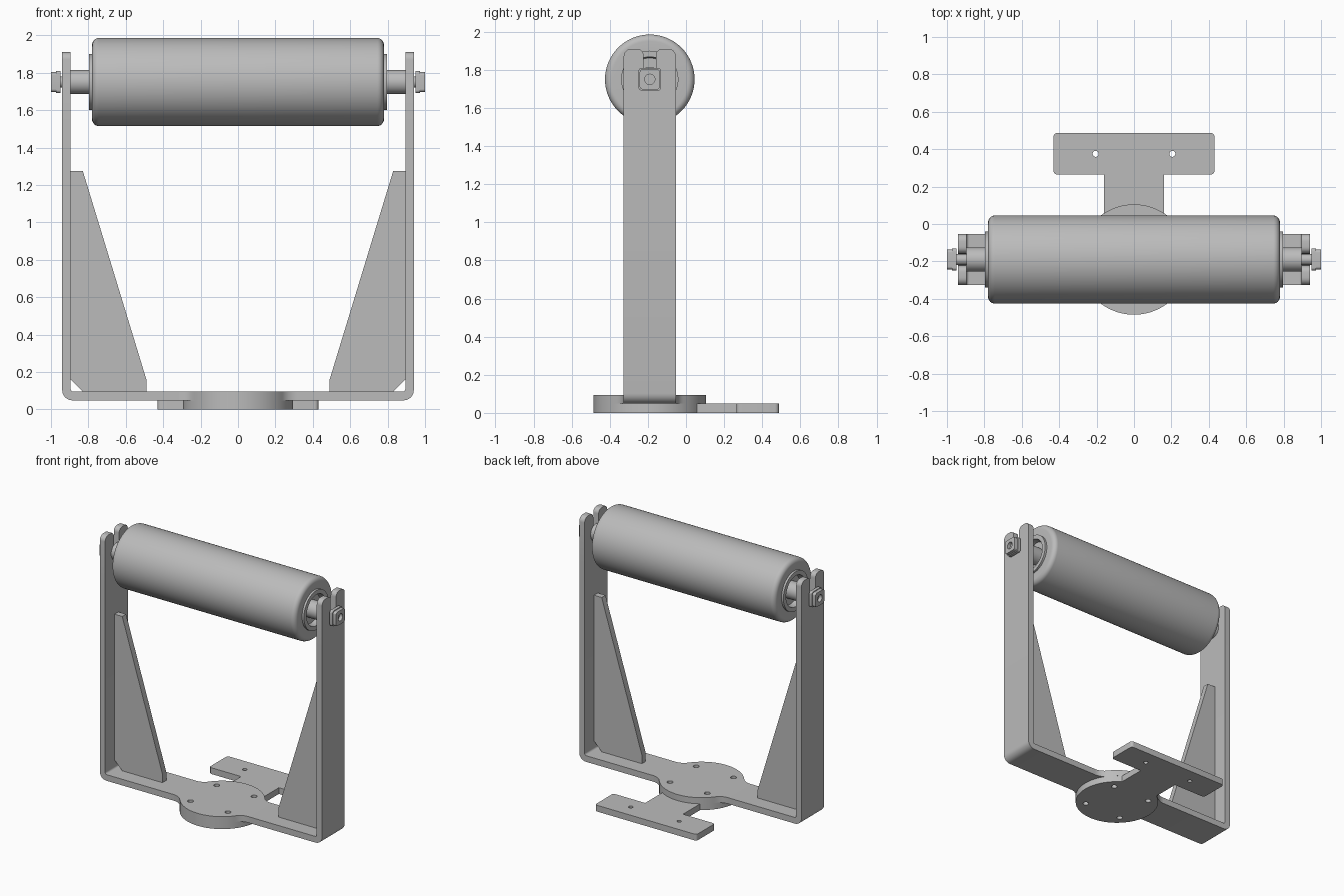
import bpy, bmesh
from math import pi, sin, cos, atan2, sqrt, tan, radians
from mathutils import Vector

if "Cube" in bpy.data.objects:
    bpy.data.objects.remove(bpy.data.objects["Cube"], do_unlink=True)

YC = -0.19      # depth of the frame and roller axis
ZC = 1.75       # height of the roller axis
HALF = 0.137    # half depth of the frame strip


def material(name, value):
    m = bpy.data.materials.new(name)
    m.use_nodes = True
    m.diffuse_color = (value, value, value, 1)
    m.node_tree.nodes["Principled BSDF"].inputs["Base Color"].default_value = (value, value, value, 1)
    return m


GREY = material("plain grey", 0.5)


def rounded(corners, steps=6):
    """Outline from (a, b, radius) corners, with the corners filleted."""
    out = []
    for i, (a, b, r) in enumerate(corners):
        p = Vector((a, b))
        if r == 0:
            out.append(p)
            continue
        d0 = (Vector(corners[i - 1][:2]) - p).normalized()
        d1 = (Vector(corners[(i + 1) % len(corners)][:2]) - p).normalized()
        half = d0.angle(d1) / 2
        c = p + (d0 + d1).normalized() * (r / sin(half))
        s = p + d0 * (r / tan(half)) - c
        e = p + d1 * (r / tan(half)) - c
        a0, turn = atan2(s.y, s.x), atan2(s.x * e.y - s.y * e.x, s.dot(e))
        out += [c + Vector((cos(a0 + turn * k / steps), sin(a0 + turn * k / steps))) * r
                for k in range(steps + 1)]
    return out


def arc(ca, cb, r, start, end, steps):
    return [Vector((ca + r * cos(start + (end - start) * k / steps),
                    cb + r * sin(start + (end - start) * k / steps))) for k in range(steps + 1)]


def circle(ca, cb, r, steps=24):
    return arc(ca, cb, r, 0, 2 * pi, steps)[:-1]


def finish(name, bm, mirror):
    bmesh.ops.remove_doubles(bm, verts=bm.verts, dist=1e-5)
    bmesh.ops.recalc_face_normals(bm, faces=bm.faces)
    mesh = bpy.data.meshes.new(name)
    bm.to_mesh(mesh)
    bm.free()
    mesh.materials.append(GREY)
    mesh.shade_smooth()
    mesh.set_sharp_from_angle(angle=radians(32))
    ob = bpy.data.objects.new(name, mesh)
    bpy.context.collection.objects.link(ob)
    if mirror:
        ob.modifiers.new("mirror", 'MIRROR').use_axis[0] = True
    return ob


def plate(name, outlines, plane, lo, hi, mirror=False):
    """Extrude a flat outline (further outlines are holes) from lo to hi."""
    curve = bpy.data.curves.new(name, 'CURVE')
    curve.dimensions, curve.fill_mode, curve.extrude = '2D', 'BOTH', (hi - lo) / 2
    for pts in outlines:
        sp = curve.splines.new('POLY')
        sp.points.add(len(pts) - 1)
        for q, p in zip(sp.points, pts):
            q.co = (p[0], p[1], 0, 1)
        sp.use_cyclic_u = True
    tmp = bpy.data.objects.new("outline", curve)
    mesh = bpy.data.meshes.new_from_object(tmp)
    bm = bmesh.new()
    bm.from_mesh(mesh)
    bpy.data.objects.remove(tmp)
    bpy.data.curves.remove(curve)
    bpy.data.meshes.remove(mesh)
    for v in bm.verts:
        a, b, n = v.co.x, v.co.y, v.co.z + (lo + hi) / 2
        v.co = {'XY': (a, b, n), 'XZ': (a, n, b), 'YZ': (n, a, b)}[plane]
    return finish(name, bm, mirror)


def lathe(name, profile, steps=64):
    """Turn (x, radius) points around the roller axis; mirrored to both ends."""
    bm = bmesh.new()
    vs = [bm.verts.new((x, YC, ZC + r)) for x, r in profile]
    es = [bm.edges.new(pair) for pair in zip(vs, vs[1:])]
    bmesh.ops.spin(bm, geom=vs + es, cent=(0, YC, ZC), axis=(1, 0, 0),
                   angle=2 * pi, steps=steps)
    return finish(name, bm, True)


# Bolt holes shared by the two discs
R = 0.295
bolts = [circle(sx * 0.158, YC + sy * 0.158, 0.021) for sx in (-1, 1) for sy in (-1, 1)]

# Lower mounting plate: disc with a T-shaped tail
a0 = atan2(sqrt(R * R - 0.16 ** 2), 0.16)
tail = rounded([(-0.16, 0.2, 0), (-0.16, 0.265, 0), (-0.43, 0.265, 0.02), (-0.43, 0.487, 0.02),
                (0.43, 0.487, 0.02), (0.43, 0.265, 0.02), (0.16, 0.265, 0), (0.16, 0.2, 0)])
screws = [circle(s * 0.205, 0.375, 0.016) for s in (-1, 1)]
plate("mounting_plate", [arc(0, YC, R, pi - a0, 2 * pi + a0, 64) + tail[::-1]] + bolts + screws,
      'XY', 0, 0.048)

# Upper disc blended into the base strip
F = 0.1
fy = HALF + F
fx = sqrt((R + F) ** 2 - fy ** 2)
t = atan2(fy, fx)
quarter = arc(fx, fy, F, 1.5 * pi, pi + t, 8) + arc(0, 0, R, t, pi / 2, 16)[1:]
right = [Vector((p.x, -p.y)) for p in quarter[::-1]] + quarter
left = [Vector((-p.x, -p.y)) for p in right]
plate("base_disc", [[p + Vector((0, YC)) for p in right + left]] + bolts, 'XY', 0.048, 0.095)

# Bent strip forming the base and upright on each side
plate("upright_strip", [rounded([(fx, 0.048, 0), (0.94, 0.048, 0.055), (0.94, 1.55, 0),
                                 (0.895, 1.55, 0), (0.895, 0.095, 0.015), (fx, 0.095, 0)])],
      'XZ', YC - HALF, YC + HALF, True)

# Forked upright tops that hold the shaft
S = 0.032
plate("upright_fork", [rounded([(YC - HALF, 1.55, 0), (YC + HALF, 1.55, 0),
                                (YC + HALF, 1.91, 0.04), (YC + S, 1.91, 0.035),
                                (YC + S, 1.71, 0.028), (YC - S, 1.71, 0.028),
                                (YC - S, 1.91, 0.035), (YC - HALF, 1.91, 0.04)])],
      'YZ', 0.895, 0.94, True)

# Stiffening gussets
plate("gusset", [[(0.895, 0.16), (0.895, 1.275), (0.83, 1.275), (0.49, 0.16),
                  (0.49, 0.095), (0.83, 0.095)]], 'XZ', YC - 0.023, YC + 0.023, True)

# Roller with rounded ends, and the bearing housing set in each end
edge = [(p.x, p.y) for p in arc(0.745, 0.2, 0.035, pi / 2, 0, 8)]
lathe("roller", [(0, 0.235)] + edge + [(0.78, 0.15)])
lathe("bearing_housing", [(0.775, 0.15), (0.796, 0.15), (0.796, 0.118), (0.75, 0.112), (0.75, 0.06)])

# Shaft, slimmer where it passes through the fork
lathe("shaft", [(0.7, 0.065), (0.895, 0.065), (0.895, 0.03), (0.955, 0.03)], 32)

# Square end nuts with a centre hole
N = 0.053
for part, size, lo, hi in (("nut_washer", N + 0.006, 0.95, 0.974), ("end_nut", N, 0.974, 1.0)):
    square = rounded([(YC + a * size, ZC + b * size, 0.016)
                      for a, b in ((-1, -1), (1, -1), (1, 1), (-1, 1))])
    holes = [circle(YC, ZC, 0.027)] if part == "end_nut" else []
    plate(part, [square] + holes, 'YZ', lo, hi, True)
